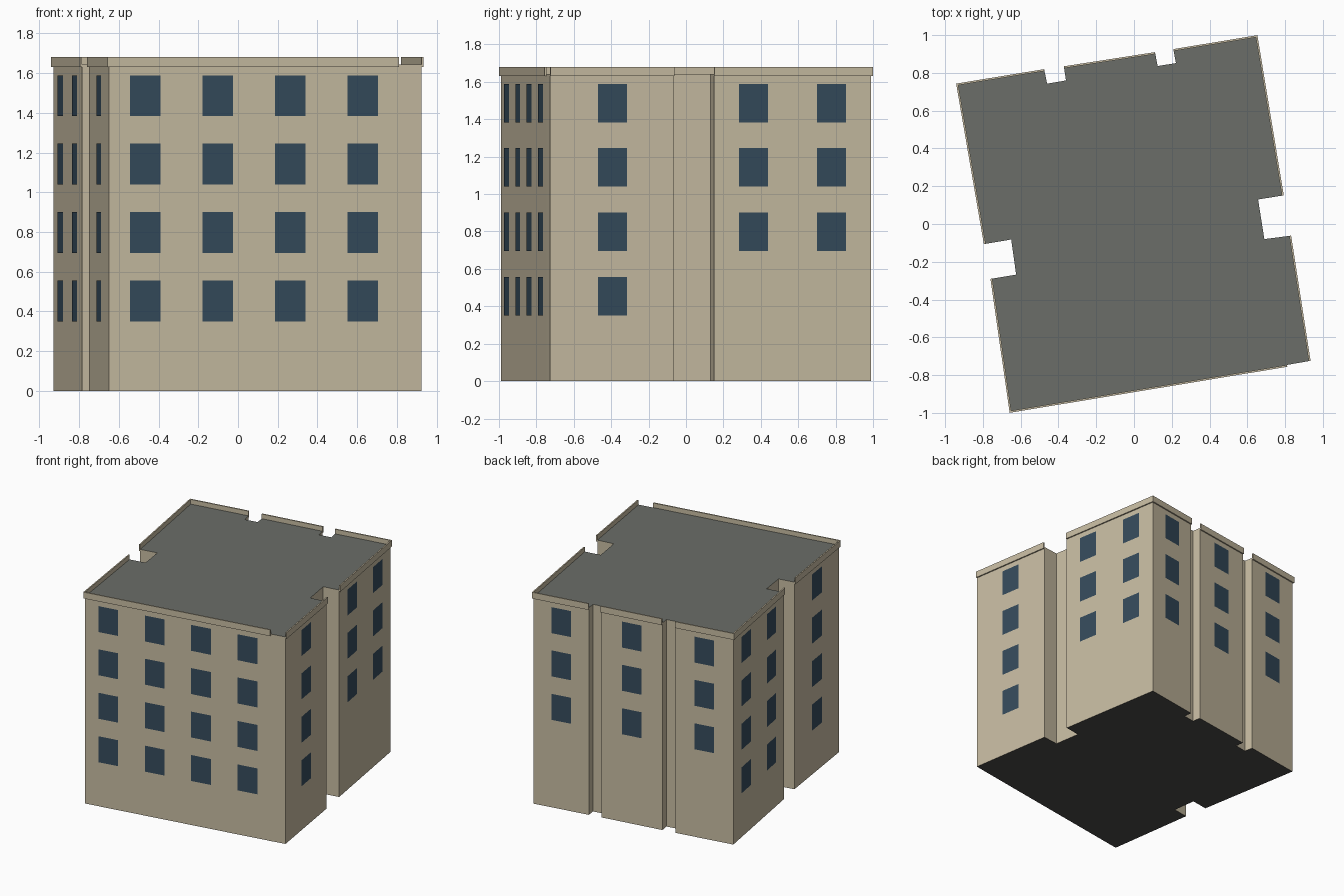
import bpy
from mathutils import Vector

if "Cube" in bpy.data.objects:
    bpy.data.objects.remove(bpy.data.objects["Cube"])

ROOF_Z, PARAPET_LOW, PARAPET_TOP = 1.643, 1.63, 1.68
OVERHANG = 0.01
WIN_W, WIN_H = 0.157, 0.206
FLOORS = [0.35, 0.695, 1.04, 1.383]

# Footprint, counter-clockwise from the front left corner, with notches
OUTLINE = [Vector(p) for p in [
    (-0.65, -0.988), (0.81, -0.746), (0.925, -0.726),
    (0.822, -0.063), (0.69, -0.08), (0.657, 0.13), (0.783, 0.15),
    (0.645, 0.988), (0.21, 0.916), (0.222, 0.852), (0.125, 0.836), (0.113, 0.90),
    (-0.37, 0.825), (-0.36, 0.76), (-0.46, 0.743), (-0.474, 0.81), (-0.93, 0.735),
    (-0.785, -0.105), (-0.65, -0.082), (-0.624, -0.268), (-0.75, -0.289)]]
N = len(OUTLINE)


def material(name, color):
    m = bpy.data.materials.new(name)
    m.diffuse_color = (*color, 1)
    m.use_nodes = True
    m.node_tree.nodes["Principled BSDF"].inputs["Base Color"].default_value = m.diffuse_color
    return m


def mesh_object(name, verts, faces, mats, slots=None):
    me = bpy.data.meshes.new(name)
    me.from_pydata([tuple(v) for v in verts], [], faces)
    for m in mats:
        me.materials.append(m)
    for i, s in enumerate(slots or []):
        me.polygons[i].material_index = s
    ob = bpy.data.objects.new(name, me)
    bpy.context.collection.objects.link(ob)
    return ob


def prism(pts, z0, z1):
    n = len(pts)
    verts = [(p.x, p.y, z) for z in (z0, z1) for p in pts]
    faces = [(i, (i + 1) % n, n + (i + 1) % n, n + i) for i in range(n)]
    return verts, faces + [tuple(range(n))[::-1], tuple(range(n, 2 * n))]


def edge(i):
    """Start, end, direction, outward normal and length of one wall."""
    a, b = OUTLINE[i % N], OUTLINE[(i + 1) % N]
    d = (b - a).normalized()
    return a, b, d, Vector((d.y, -d.x)), (b - a).length


def is_facade(i):
    return edge(i)[4] > 0.3


def outer_corner(i, j, corner):
    """Parapet corner of wall i, mitred if neighbour wall j has a parapet."""
    n = edge(i)[3]
    if is_facade(j):
        m = edge(j)[3]
        return corner + (n + m) * OVERHANG / (1 + n.dot(m))
    return corner + n * OVERHANG


stone = material("stone", (0.57, 0.50, 0.36))
roofing = material("roofing", (0.145, 0.155, 0.14))
dark = material("underside", (0.07, 0.068, 0.065))
glass = material("glass", (0.035, 0.07, 0.105))

# Walls, flat roof and underside
verts, faces = prism(OUTLINE, 0, ROOF_Z)
mesh_object("building_body", verts, faces, [stone, roofing, dark], [0] * N + [2, 1])

win_verts, win_faces = [], []
for i in range(N):
    if not is_facade(i):
        continue
    a, b, d, n, length = edge(i)

    # Parapet strip along the wall top
    strip = [outer_corner(i, i - 1, a), outer_corner(i, i + 1, b), b, a]
    mesh_object("parapet", *prism(strip, PARAPET_LOW, PARAPET_TOP), [stone])

    # Evenly spaced window panes, none on the lowest row at the rear
    cols = int(length / 0.36)
    rows = FLOORS[1:] if (a + b).y / 2 > 0.5 else FLOORS
    for c in range(cols):
        mid = a + d * length * (c + 0.5) / cols + n * 0.002
        l, r = mid - d * WIN_W / 2, mid + d * WIN_W / 2
        for z in rows:
            k = len(win_verts)
            win_verts += [(l.x, l.y, z), (r.x, r.y, z),
                          (r.x, r.y, z + WIN_H), (l.x, l.y, z + WIN_H)]
            win_faces.append((k, k + 1, k + 2, k + 3))

mesh_object("windows", win_verts, win_faces, [glass])
